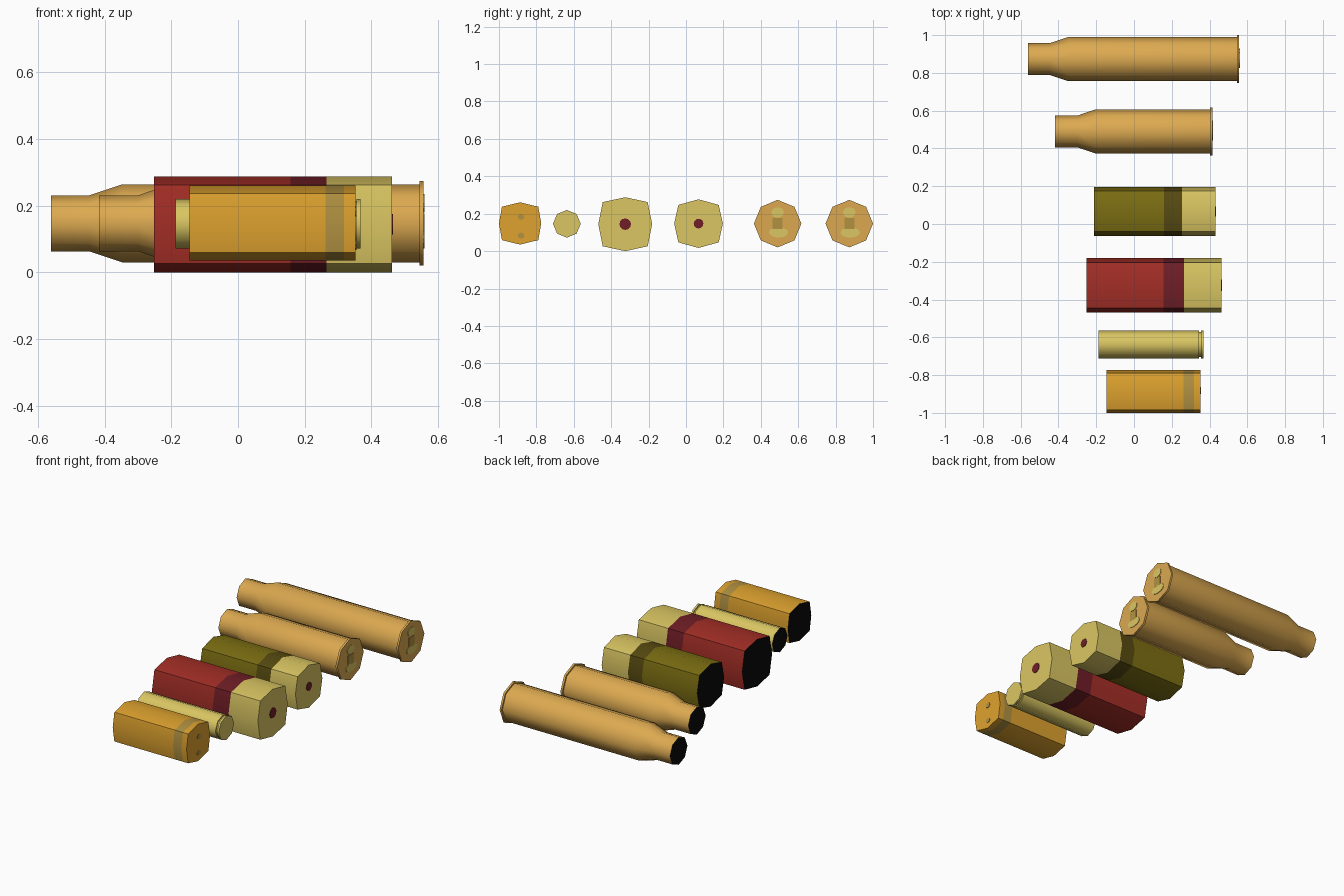
import bpy, bmesh, math

if "Cube" in bpy.data.objects:
    bpy.data.objects.remove(bpy.data.objects["Cube"])


def srgb(r, g, b):
    f = lambda c: c / 12.92 if c <= 0.04045 else ((c + 0.055) / 1.055) ** 2.4
    return (f(r / 255), f(g / 255), f(b / 255), 1)


COLOURS = {
    "copper_brass": (220, 169, 80), "orange_plastic": (222, 162, 46),
    "pale_brass": (218, 198, 98), "red_plastic": (164, 46, 38),
    "dark_red": (112, 30, 38), "olive_plastic": (124, 110, 18),
    "dark_olive": (88, 75, 16), "black_mouth": (9, 9, 9),
    "dull_tan": (178, 146, 66),
}
MATS = {}
for mat_name, rgb in COLOURS.items():
    MATS[mat_name] = bpy.data.materials.new(mat_name)
    MATS[mat_name].diffuse_color = srgb(*rgb)


def finish(bm, name, mats):
    bmesh.ops.recalc_face_normals(bm, faces=bm.faces)
    me = bpy.data.meshes.new(name)
    bm.to_mesh(me)
    bm.free()
    for m in mats:
        me.materials.append(MATS[m])
    ob = bpy.data.objects.new(name, me)
    bpy.context.collection.objects.link(ob)
    return ob


def casing(name, y, z, profile, end_mat, diag=(0.7071, 0.7071)):
    """Eight-sided tube along x. profile: (x, radius, colour of the section that follows)."""
    dy, dz = diag
    ring8 = [(1, 0), (dy, dz), (0, 1), (-dy, dz), (-1, 0), (-dy, -dz), (0, -1), (dy, -dz)]
    mats = list(dict.fromkeys([p[2] for p in profile[:-1]] + [end_mat, "black_mouth"]))
    bm = bmesh.new()
    rings = [[bm.verts.new((x, y + r * a, z + r * b)) for a, b in ring8] for x, r, _ in profile]
    for (_, _, mat), r0, r1 in zip(profile, rings, rings[1:]):
        for i in range(8):
            j = (i + 1) % 8
            bm.faces.new((r0[i], r0[j], r1[j], r1[i])).material_index = mats.index(mat)
    bm.faces.new(rings[0]).material_index = mats.index("black_mouth")
    bm.faces.new(rings[-1]).material_index = mats.index(end_mat)
    ob = finish(bm, name, mats)
    bpy.ops.object.select_all(action="DESELECT")
    ob.select_set(True)
    bpy.context.view_layer.objects.active = ob
    bpy.ops.object.shade_smooth_by_angle(angle=math.radians(50))


def end_plate(name, x, y, z, ry, rz, mat, sides=12, turn=0.0):
    """Thin plate on the closed end of a casing."""
    bm = bmesh.new()
    pts = [(ry * math.cos(turn + i * math.tau / sides), rz * math.sin(turn + i * math.tau / sides))
           for i in range(sides)]
    front = [bm.verts.new((x + 0.003, y + a, z + b)) for a, b in pts]
    back = [bm.verts.new((x - 0.001, y + a, z + b)) for a, b in pts]
    bm.faces.new(front)
    bm.faces.new(back[::-1])
    for i in range(sides):
        j = (i + 1) % sides
        bm.faces.new((front[i], back[i], back[j], front[j]))
    finish(bm, name, [mat])


Z = 0.147

# Two bottlenecked casings: neck, shoulder, body, rim
for name, y, xs in (("long_casing", 0.873, (-0.562, -0.447, -0.347, 0.545, 0.557)),
                    ("medium_casing", 0.490, (-0.417, -0.300, -0.203, 0.403, 0.416))):
    c = "copper_brass"
    casing(name, y, Z, [(xs[0], 0.084, c), (xs[1], 0.084, c), (xs[2], 0.117, c),
                        (xs[3], 0.117, c), (xs[3], 0.127, c), (xs[4], 0.127, c)], c)
    end_plate(name + "_upper_mark", xs[4], y, Z + 0.06, 0.034, 0.028, "pale_brass")
    end_plate(name + "_centre_mark", xs[4], y, Z, 0.038, 0.042, "dull_tan", 4, math.pi / 4)
    end_plate(name + "_lower_mark", xs[4], y + 0.005, Z - 0.047, 0.052, 0.028, "pale_brass")

# Two shotgun hulls: plastic tube, dark band, brass base, primer
casing("olive_hull", 0.067, Z, [(-0.213, 0.130, "olive_plastic"), (0.16, 0.130, "dark_olive"),
                                (0.254, 0.130, "pale_brass"), (0.431, 0.130, "")],
       "pale_brass", (0.83, 0.77))
end_plate("olive_hull_primer", 0.431, 0.067, Z, 0.026, 0.026, "dark_red")
casing("red_hull", -0.325, 0.144, [(-0.252, 0.144, "red_plastic"), (0.157, 0.144, "dark_red"),
                                   (0.265, 0.144, "pale_brass"), (0.462, 0.144, "")],
       "pale_brass", (0.835, 0.82))
end_plate("red_hull_primer", 0.462, -0.325, 0.144, 0.031, 0.031, "dark_red")

# Small straight casing with groove and rim
p = "pale_brass"
casing("small_casing", -0.637, 0.146, [(-0.187, 0.074, p), (0.345, 0.074, p), (0.345, 0.066, p),
                                       (0.356, 0.066, p), (0.356, 0.074, p), (0.368, 0.074, p)], p)

# Short orange shell with a dull band
o = "orange_plastic"
casing("orange_shell", -0.887, 0.148, [(-0.145, 0.113, o), (0.262, 0.113, "dull_tan"),
                                       (0.318, 0.113, o), (0.353, 0.113, o)], o, (0.86, 0.79))
for dz in (0.035, -0.065):
    end_plate("orange_shell_mark", 0.353, -0.882, 0.148 + dz, 0.018, 0.016, "dull_tan", 8)

for m in bpy.data.materials:
    if m.users and not m.is_grease_pencil:
        m.use_nodes = True
        m.node_tree.nodes["Principled BSDF"].inputs["Base Color"].default_value = m.diffuse_color
